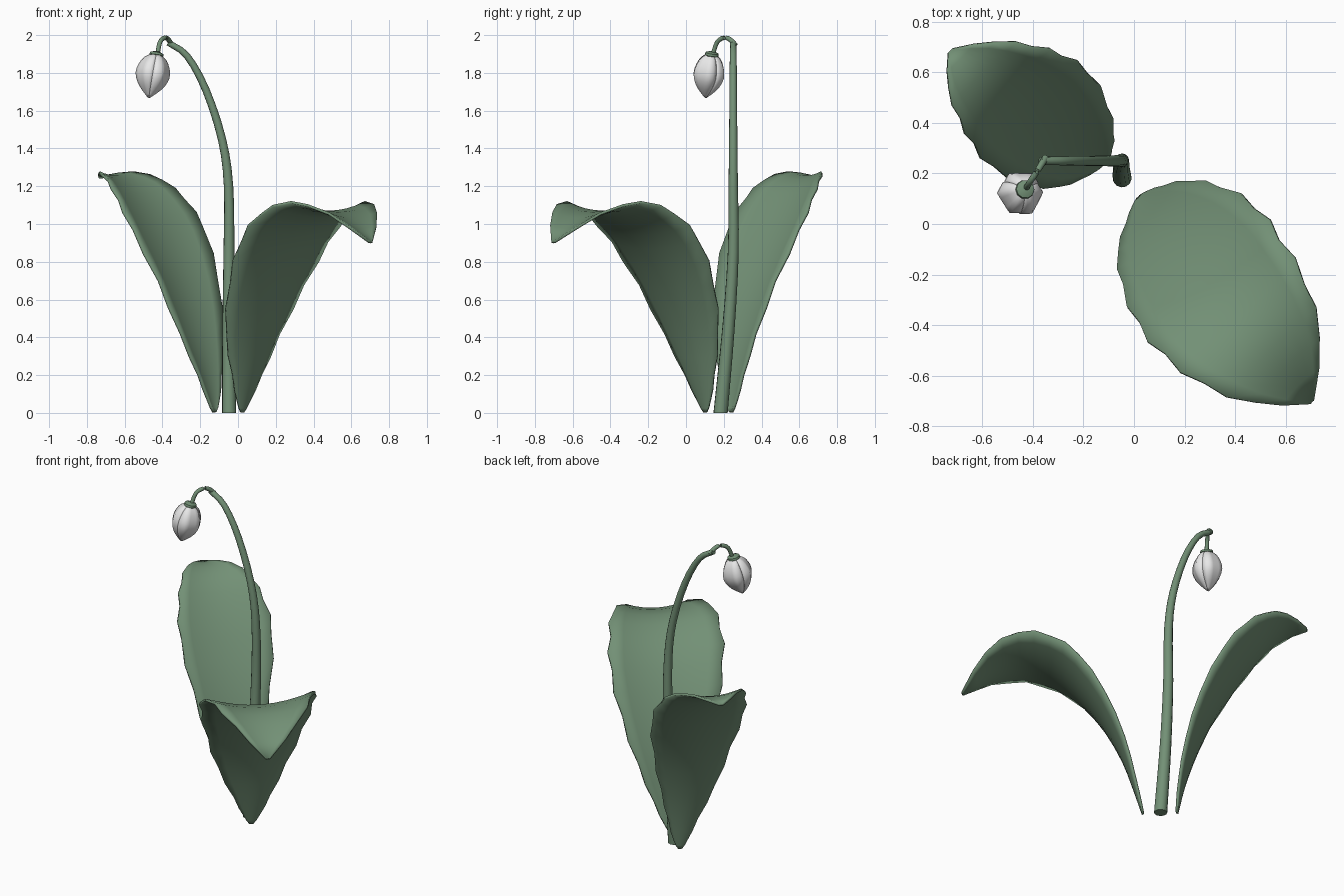
import bpy, bmesh, math
from mathutils import Vector

cube = bpy.data.objects.get("Cube")
if cube:
    bpy.data.objects.remove(cube)


def material(name, rgb):
    m = bpy.data.materials.new(name)
    m.use_nodes = True
    m.diffuse_color = (*rgb, 1)
    bsdf = m.node_tree.nodes["Principled BSDF"]
    bsdf.inputs["Base Color"].default_value = (*rgb, 1)
    bsdf.inputs["Roughness"].default_value = 0.7
    return m


GREEN = material("leaf green", (0.17, 0.28, 0.18))
WHITE = material("petal white", (0.8, 0.8, 0.8))


def finish(bm, name, mat, angle=40):
    bmesh.ops.recalc_face_normals(bm, faces=bm.faces)
    me = bpy.data.meshes.new(name)
    bm.to_mesh(me)
    bm.free()
    me.materials.append(mat)
    ob = bpy.data.objects.new(name, me)
    bpy.context.collection.objects.link(ob)
    bpy.ops.object.select_all(action='DESELECT')
    bpy.context.view_layer.objects.active = ob
    ob.select_set(True)
    bpy.ops.object.shade_smooth_by_angle(angle=math.radians(angle))
    return ob


def thicken(ob, amount):
    mod = ob.modifiers.new("thickness", 'SOLIDIFY')
    mod.thickness = amount
    mod.offset = 0


def smooth_rows(rows, steps):
    """Catmull-Rom interpolation through tuples."""
    pts = [Vector(r) for r in rows]
    out = []
    for i in range(len(pts) - 1):
        b, c = pts[i], pts[i + 1]
        a = pts[i - 1] if i else b * 2 - c
        d = pts[i + 2] if i + 2 < len(pts) else c * 2 - b
        for k in range(steps):
            t = k / steps
            out.append((b * 2 + (c - a) * t + (a * 2 - b * 5 + c * 4 - d) * t * t
                        + (b * 3 - a - c * 3 + d) * t ** 3) / 2)
    return out + [pts[-1]]


def grid(bm, rows):
    vs = [[bm.verts.new(p) for p in r] for r in rows]
    for r, q in zip(vs, vs[1:]):
        for i in range(len(r) - 1):
            bm.faces.new((r[i], r[i + 1], q[i + 1], q[i]))
    return vs


def tube(name, rows, sides, mat):
    """Rows are (x, y, z, radius) along the path."""
    bm = bmesh.new()
    pts = [Vector(r[:3]) for r in rows]
    rings = []
    for i, p in enumerate(pts):
        d = (pts[min(i + 1, len(pts) - 1)] - pts[max(i - 1, 0)]).normalized()
        if i == 0 and p.z == 0:
            d = Vector((0, 0, 1))
        u = d.cross(Vector((0.6, 0.8, 0))).normalized()
        w = d.cross(u)
        ang = [2 * math.pi * k / sides for k in range(sides + 1)]
        rings.append([p + (u * math.cos(a) + w * math.sin(a)) * rows[i][3] for a in ang])
    vs = grid(bm, rings)
    bm.faces.new(vs[0][:-1])
    bm.faces.new(vs[-1][:-1])
    bmesh.ops.remove_doubles(bm, verts=bm.verts, dist=1e-5)
    return finish(bm, name, mat)


def leaf(name, side, rows):
    """Rows are (outward reach, height, sideways centre, half width) of the rim."""
    bm = bmesh.new()
    out = Vector((side, -side, 0)).normalized()
    across = Vector((1, 1, 0)).normalized()
    up = Vector((0, 0, 1))
    pts = smooth_rows(rows, 2)
    cols = 8
    lines = []
    for i, (s, z, mid, half) in enumerate(pts):
        a, b = pts[max(i - 1, 0)], pts[min(i + 1, len(pts) - 1)]
        run = out * (b[0] - a[0]) + up * (b[1] - a[1])
        inward = run.normalized().cross(across) * side   # upper face of the blade
        wave = 1.03 if i % 2 else 0.975                  # scalloped rim
        line = []
        for k in range(cols + 1):
            u = 2 * k / cols - 1
            w = half * (wave if abs(u) == 1 else 1)
            sag = 0.18 * half * (1 - u * u)              # channelled blade
            line.append(out * s + up * z + across * (mid + u * w) - inward * sag)
        lines.append(line)
    grid(bm, lines)
    thicken(finish(bm, name, GREEN, 50), 0.014)


# Leaves
leaf("front_leaf", 1, [
    (-0.06, 0.004, 0.088, 0.01), (-0.05, 0.06, 0.088, 0.045), (-0.02, 0.2, 0.085, 0.108),
    (0.035, 0.42, 0.076, 0.2), (0.143, 0.68, 0.072, 0.28), (0.29, 0.91, 0.06, 0.328),
    (0.45, 1.05, 0.042, 0.326), (0.645, 1.115, 0.03, 0.285), (0.84, 1.055, 0.02, 0.185),
    (0.995, 0.905, 0, 0.012)])
leaf("back_leaf", -1, [
    (0.255, 0.004, 0.08, 0.01), (0.26, 0.06, 0.078, 0.04), (0.277, 0.2, 0.066, 0.087),
    (0.32, 0.42, 0.046, 0.158), (0.41, 0.7, 0.037, 0.225), (0.55, 0.97, 0.03, 0.268),
    (0.67, 1.13, 0.022, 0.25), (0.78, 1.23, 0.01, 0.205), (0.9, 1.273, -0.01, 0.13),
    (1.0, 1.25, -0.03, 0.012)])

# Arched stem
tube("stem", smooth_rows([
    (-0.047, 0.183, 0, 0.038), (-0.05, 0.225, 0.45, 0.033), (-0.048, 0.25, 0.85, 0.029),
    (-0.05, 0.25, 1.2, 0.025), (-0.085, 0.25, 1.45, 0.022), (-0.17, 0.25, 1.71, 0.02),
    (-0.27, 0.25, 1.89, 0.018), (-0.37, 0.25, 1.96, 0.016)], 3), 12, GREEN)

# Thin hooked flower stalk
tube("flower_stalk", smooth_rows([
    (-0.35, 0.262, 1.945, 0.014), (-0.367, 0.235, 1.975, 0.013), (-0.387, 0.203, 1.986, 0.012),
    (-0.413, 0.165, 1.963, 0.012), (-0.428, 0.14, 1.89, 0.012)], 3), 10, GREEN)

# Cap above the petals
TOP = Vector((-0.43, 0.138, 1.905))
TIP = Vector((-0.472, 0.104, 1.67))
axis = TIP - TOP


def on_axis(t, r):
    return (*(TOP + axis * t), r)


tube("flower_cap", [on_axis(-0.03, 0.018), on_axis(0, 0.036), on_axis(0.05, 0.038),
                    on_axis(0.1, 0.026)], 10, GREEN)

# Three overlapping petals closed into a six-cornered bud
profile = smooth_rows([(0.04, 0.025), (0.13, 0.056), (0.3, 0.08), (0.5, 0.088),
                       (0.7, 0.07), (0.87, 0.037), (1.0, 0.004)], 2)
u = axis.cross(Vector((0, 1, 0))).normalized()
w = axis.normalized().cross(u)
for n, label in enumerate(("front", "left", "right")):
    bm = bmesh.new()
    rows = []
    for t, r in profile:
        row = []
        for k in range(9):
            turn = 15 * k - 60
            a = math.radians(120 * n + 30 + turn * 1.03)
            flat = math.cos(math.radians((turn + 90) % 60 - 30))
            rr = r * (0.88 / flat + 0.03 * turn / 60)
            row.append(TOP + axis * t + (u * math.cos(a) + w * math.sin(a)) * rr)
        rows.append(row)
    grid(bm, rows)
    thicken(finish(bm, label + "_petal", WHITE, 60), 0.004)
